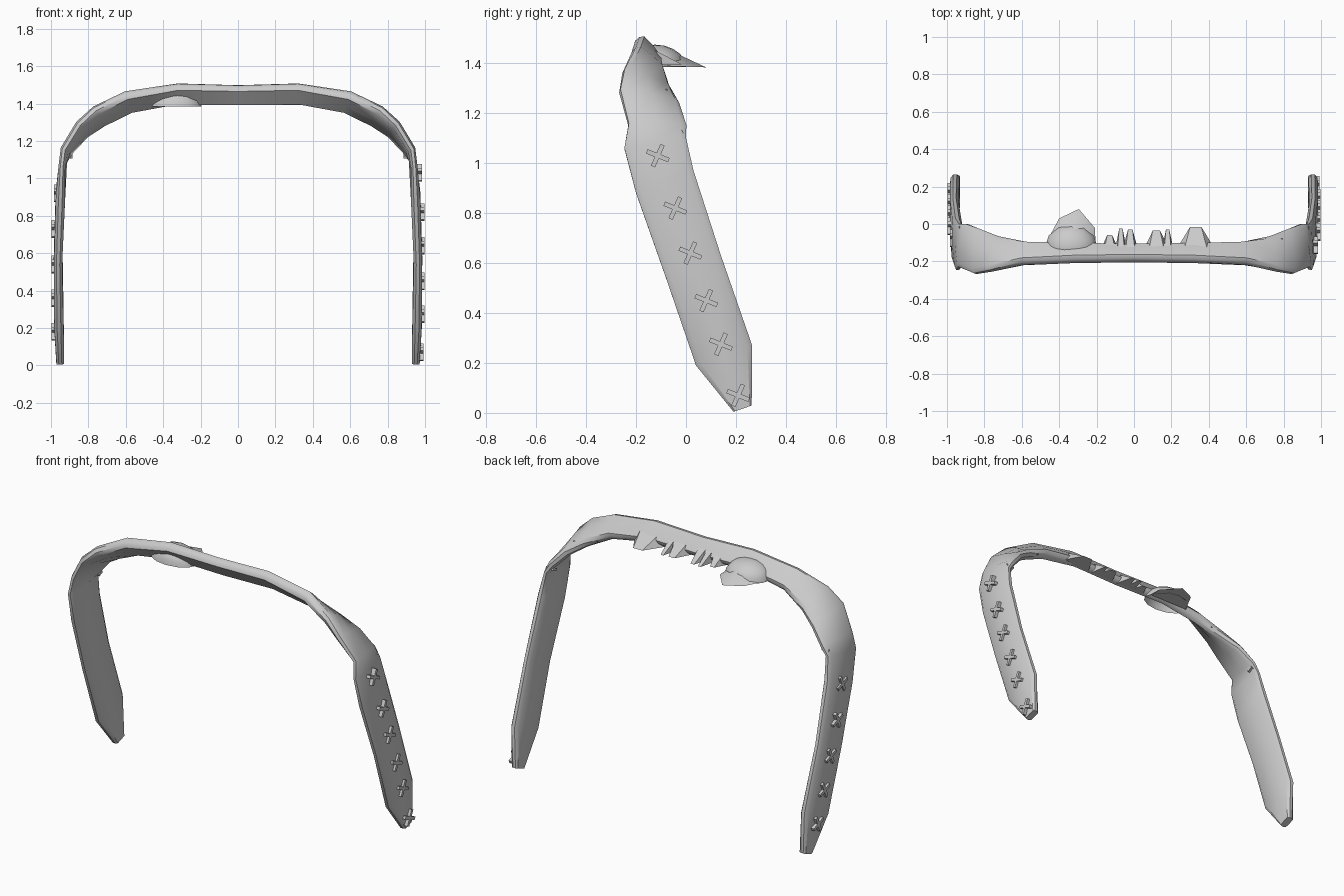
import bpy, bmesh, math
from mathutils import Vector, Matrix

if "Cube" in bpy.data.objects:
    bpy.data.objects.remove(bpy.data.objects["Cube"])


def finish(bm, name, angle=40):
    bmesh.ops.recalc_face_normals(bm, faces=bm.faces)
    me = bpy.data.meshes.new(name)
    bm.to_mesh(me)
    bm.free()
    ob = bpy.data.objects.new(name, me)
    bpy.context.collection.objects.link(ob)
    bpy.ops.object.select_all(action='DESELECT')
    ob.select_set(True)
    bpy.context.view_layer.objects.active = ob
    bpy.ops.object.shade_smooth_by_angle(angle=math.radians(angle))
    return ob


# Strap: front edge point, back edge point, half thickness (right half, tip to crown)
stations = [
    ((.950, .190, .005), (.950, .263, .030), .020),
    ((.957, .040, .190), (.957, .265, .270), .025),
    ((.962, -.080, .540), (.960, .140, .630), .022),
    ((.950, -.200, .880), (.945, .030, .970), .025),
    ((.943, -.247, 1.060), (.930, .000, 1.100), .018),
    ((.932, -.230, 1.155), (.895, .000, 1.150), .022),
    ((.850, -.265, 1.290), (.815, -.030, 1.235), .026),
    ((.765, -.250, 1.370), (.720, -.070, 1.295), .028),
    ((.600, -.210, 1.452), (.570, -.105, 1.365), .030),
    ((.320, -.195, 1.498), (.330, -.115, 1.405), .028),
    ((.000, -.190, 1.490), (.000, -.120, 1.400), .027),
]
profile = [(-1, -.4), (-.82, -1), (0, -1.1), (.82, -1), (1, -.4),
           (1, .4), (.82, 1), (0, 1.0), (-.82, 1), (-1, .4)]
flip = Vector((-1, 1, 1))
path = [(Vector(f), Vector(b), t) for f, b, t in stations]
path += [(f * flip, b * flip, t) for f, b, t in reversed(path[:-1])]

bm = bmesh.new()
rings = []
for i, (f, b, t) in enumerate(path):
    mid, half = (f + b) / 2, (b - f) / 2
    p, n = path[max(i - 1, 0)], path[min(i + 1, len(path) - 1)]
    tangent = (n[0] + n[1]) - (p[0] + p[1])
    normal = tangent.cross(half).normalized()
    rings.append([bm.verts.new(mid + half * u + normal * t * v) for u, v in profile])
for a, b in zip(rings, rings[1:]):
    for k in range(len(profile)):
        j = (k + 1) % len(profile)
        bm.faces.new((a[k], a[j], b[j], b[k]))
bm.faces.new(rings[0])
bm.faces.new(rings[-1])
finish(bm, "arched_strap")


# Cross stitches on the outer side of each leg
def bar(bm, loc, size, angle):
    m = (Matrix.Translation(loc) @ Matrix.Rotation(angle, 4, 'X')
         @ Matrix.Diagonal((*size, 1)))
    bmesh.ops.create_cube(bm, size=1, matrix=m)


def stitches(name, side, heights):
    bm = bmesh.new()
    for z in heights:
        x = .980 if z < .9 else .966
        if z < .1:
            x = .974
        y = .232 - .335 * z
        for a in (-22, 66):
            bar(bm, (side * x, y, z), (.036, .095, .018), math.radians(a))
    finish(bm, name, 30)


stitches("right_cross_stitches", 1, (.07, .275, .45, .64, .82, 1.03))
stitches("left_cross_stitches", -1, (.18, .36, .54, .73, .92))

# Small stitches on the inside of the shoulders
bm = bmesh.new()
for s in (-1, 1):
    for x, y, z in ((.77, -.09, 1.285), (.67, -.10, 1.33), (.91, -.03, 1.12)):
        bar(bm, (s * x, y, z), (.05, .035, .014), .4)
finish(bm, "shoulder_stitches", 30)

# Torn flap: a drooping half dome with a flat pointed lip
bm = bmesh.new()
c = Vector((-.335, -.125, 1.385))
grid = []
for i in range(6):
    e = i / 5 * math.pi / 2
    row = []
    for j in range(13):
        a = j / 12 * 2 * math.pi
        row.append(bm.verts.new(c + Vector((.14 * math.cos(e) * math.cos(a),
                   (.125 if a < math.pi else .08) * math.cos(e) * math.sin(a),
                   .09 * math.sin(e)))))
    grid.append(row)
for r0, r1 in zip(grid, grid[1:]):
    for j in range(12):
        bm.faces.new((r0[j], r0[j + 1], r1[j + 1], r1[j]))
lip = [bm.verts.new(p) for p in ((-.47, -.10, 1.388), (-.205, -.10, 1.388),
                                 (-.21, -.02, 1.387), (-.295, .08, 1.384),
                                 (-.40, .03, 1.387))]
peak = bm.verts.new((-.32, -.06, 1.45))
for k in range(5):
    bm.faces.new((lip[k], lip[(k + 1) % 5], peak))
bm.faces.new(lip)
bmesh.ops.remove_doubles(bm, verts=bm.verts, dist=.0005)
finish(bm, "torn_flap")

# Jagged teeth along the back lower edge: centre x, half width, tip y
bm = bmesh.new()
for x, w, tip in ((-.13, .045, -.06), (-.07, .03, -.025), (-.02, .04, -.03),
                  (.12, .065, -.035), (.18, .03, -.03), (.33, .10, -.015)):
    base = [bm.verts.new(p) for p in ((x - w, -.13, 1.392), (x + w, -.13, 1.392),
                                      (x + w * .6, -.13, 1.455), (x - w * .6, -.13, 1.455))]
    end = [bm.verts.new((x - w * .3, tip, 1.395)), bm.verts.new((x + w * .3, tip, 1.395))]
    bm.faces.new(base)
    bm.faces.new((base[0], base[1], end[1], end[0]))
    bm.faces.new((base[2], base[3], end[0], end[1]))
    bm.faces.new((base[1], base[2], end[1]))
    bm.faces.new((base[3], base[0], end[0]))
finish(bm, "torn_edge_teeth", 20)
